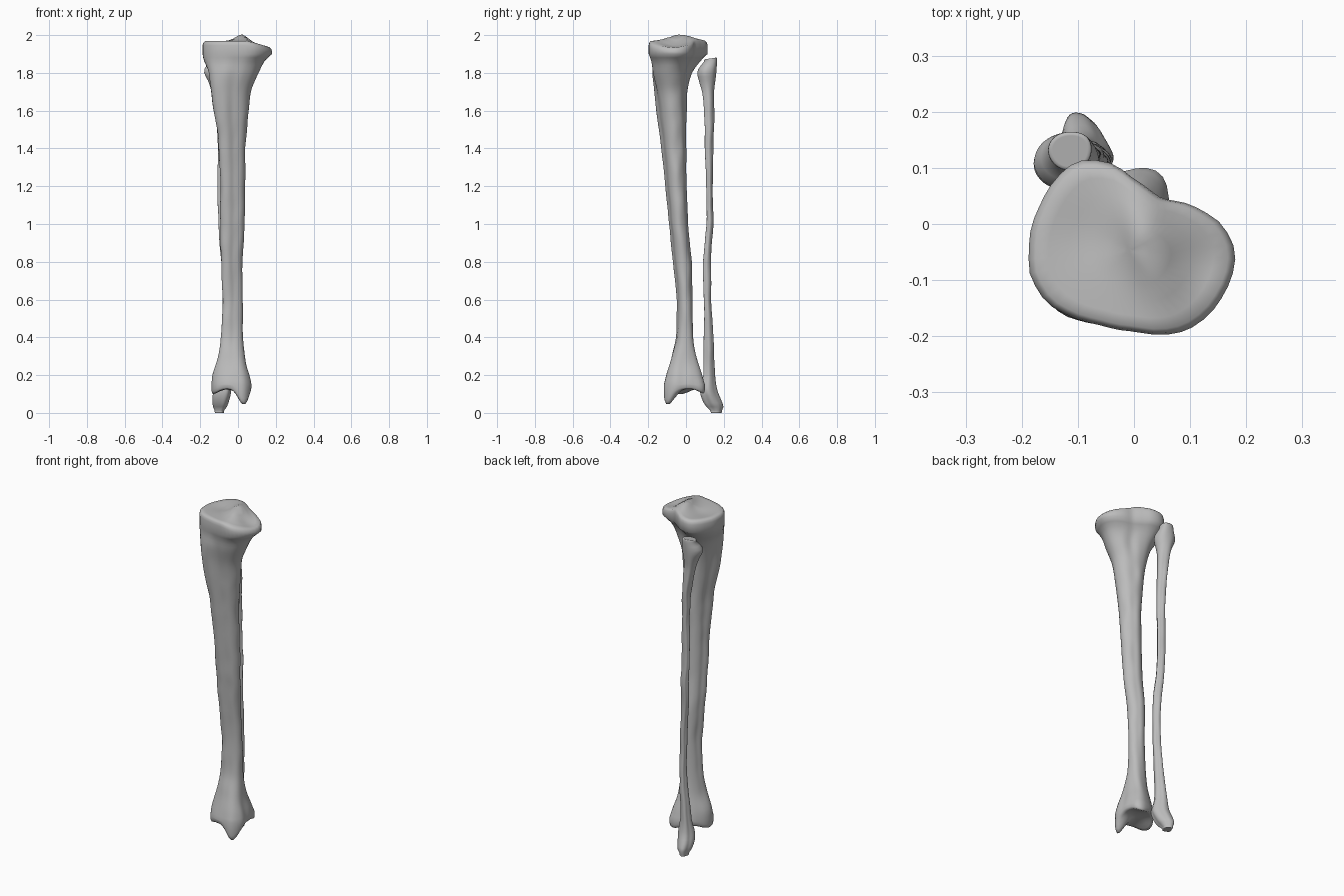
import bpy, bmesh, math
from mathutils import Vector, noise

SIDES = 48

cube = bpy.data.objects.get("Cube")
if cube:
    bpy.data.objects.remove(cube, do_unlink=True)

bone = bpy.data.materials.new("bone grey")
bone.use_nodes = True
bone.diffuse_color = (0.5, 0.5, 0.5, 1)
bone.node_tree.nodes["Principled BSDF"].inputs["Base Color"].default_value = (0.5, 0.5, 0.5, 1)

# Cross-sections: radius at every 30 degrees, counter-clockwise from +x
PLATEAU = [.187, .139, .1, .125, .178, .182, .188, .188, .16, .154, .181, .191]
SHAFT = [.065, .06, .05, .05, .05, .05, .053, .077, .065, .047, .047, .058]
DISTAL = [.09, .1, .125, .105, .09, .09, .105, .12, .11, .105, .115, .105]
ROUND = [1] * 12
ANGLED = [1, .9, .85, 1, 1.1, .9, .95, 1, .85, .9, 1.1, .95]


def hermite(p0, p1, p2, p3, t, h0=1, h1=1, h2=1):
    """Cubic through p1 and p2, with uneven spacing h between points."""
    m1 = (p2 - p0) / (h0 + h1) * h1
    m2 = (p3 - p1) / (h1 + h2) * h1
    return ((2*t**3 - 3*t**2 + 1) * p1 + (t**3 - 2*t**2 + t) * m1
            + (3*t**2 - 2*t**3) * p2 + (t**3 - t**2) * m2)


def outline(radii):
    """Closed smooth outline, stretched to fill a -1..1 square."""
    pts, n = [], len(radii)
    for i in range(SIDES):
        k, t = divmod(i * n / SIDES, 1)
        r = hermite(*[radii[(int(k) + d) % n] for d in (-1, 0, 1, 2)], t)
        a = math.tau * i / SIDES
        pts.append((r * math.cos(a), r * math.sin(a)))
    ends = [(min(c), max(c)) for c in zip(*pts)]
    return [[2 * (v - lo) / (hi - lo) - 1 for v, (lo, hi) in zip(p, ends)] for p in pts]


def row_at(rows, z):
    """Interpolate the table (z, x0, x1, y0, y1, shape) at a height."""
    i = next((k for k in range(len(rows) - 1) if z >= rows[k + 1][0]), len(rows) - 2)
    four = [rows[min(max(i + d, 0), len(rows) - 1)] for d in (-1, 0, 1, 2)]
    h = [max(a[0] - b[0], 1e-4) for a, b in zip(four, four[1:])]
    t = (four[1][0] - z) / h[1]
    return [hermite(*vals, t, *h) for vals in list(zip(*four))[1:]]


def ring_at(rows, shapes, z):
    x0, x1, y0, y1, s = row_at(rows, z)
    s = min(max(s, 0), len(shapes) - 1.001)
    a, b, f = shapes[int(s)], shapes[int(s) + 1], s % 1
    ring = []
    for p, q in zip(a, b):
        u, v = (p[k] * (1 - f) + q[k] * f for k in (0, 1))
        ring.append(Vector(((x0 + x1 + u * (x1 - x0)) / 2, (y0 + y1 + v * (y1 - y0)) / 2, z)))
    return ring


def cap(ring, surface, lip):
    """Shrinking rings that follow a height surface, starting at a rounded lip."""
    mid = sum(ring, Vector()) / SIDES
    out = []
    for scale, drop in ((1, lip), (.98, lip * .4), (.93, 0), (.8, 0), (.6, 0), (.4, 0), (.2, 0), (.04, 0)):
        pts = [mid.lerp(p, scale) for p in ring]
        out.append([Vector((p.x, p.y, surface(p.x, p.y) - drop)) for p in pts])
    return out


def build(name, rows, radii, top, bottom, lip, step=.02):
    shapes = [outline(r) for r in radii]
    hi, lo = rows[0][0], rows[-1][0]
    n = round((hi - lo) / step)
    rings = [ring_at(rows, shapes, hi - (hi - lo) * k / n) for k in range(n + 1)]
    # Faint bumps along the bone
    for ring in rings:
        for p in ring:
            bump = noise.noise(Vector((p.x * 18, p.y * 18, p.z * 9)))
            p.x += bump * .004
            p.y += bump * .003
    rings = cap(rings[0], top, lip)[::-1] + rings + cap(rings[-1], bottom, -lip)
    bm = bmesh.new()
    loops = [[bm.verts.new(p) for p in ring] for ring in rings]
    for a, b in zip(loops, loops[1:]):
        for i in range(SIDES):
            j = (i + 1) % SIDES
            bm.faces.new((a[i], b[i], b[j], a[j]))
    bm.faces.new(loops[0])
    bm.faces.new(loops[-1][::-1])
    bmesh.ops.recalc_face_normals(bm, faces=bm.faces)
    mesh = bpy.data.meshes.new(name)
    bm.to_mesh(mesh)
    bm.free()
    mesh.materials.append(bone)
    mesh.shade_smooth()
    bpy.context.collection.objects.link(bpy.data.objects.new(name, mesh))


def hill(x, y, cx, cy, w, l=None):
    return math.exp(-((x - cx) / w)**2 - ((y - cy) / (l or w))**2)


# Shin bone: knee plateau with a central ridge, ankle end with an inner spur
def knee_surface(x, y):
    ridge = .035 * hill(x, y, .02 - .25 * (y + .03), -.03, .045, .09)
    dish = .012 * hill(x, y, .12, -.07, .05) + .008 * hill(x, y, -.09, -.02, .06)
    return 1.968 + ridge - dish - .22 * max(0, x - .04)


def ankle_surface(x, y):
    return (.128 - .085 * hill(x, y, .03, -.095, .04, .05)
            - .03 * hill(x, y, .03, .11, .07, .05) - .03 * hill(x, y, -.14, -.04, .05, .1))


build("shin_bone", [
    (1.90, -.188, .18, -.198, .115, 0),
    (1.86, -.18, .14, -.187, .075, .1),
    (1.80, -.16, .11, -.185, .035, .4),
    (1.70, -.142, .07, -.17, .01, .8),
    (1.60, -.128, .055, -.158, .004, 1),
    (1.40, -.1, .04, -.13, 0, 1),
    (1.00, -.093, .035, -.09, .01, 1),
    (.80, -.09, .025, -.07, .03, 1),
    (.60, -.08, .025, -.05, .035, 1.1),
    (.40, -.09, .028, -.055, .04, 1.4),
    (.30, -.105, .037, -.08, .055, 1.7),
    (.20, -.135, .06, -.105, .085, 2),
    (.15, -.14, .07, -.118, .1, 2),
], [PLATEAU, SHAFT, DISTAL], knee_surface, ankle_surface, .022)

# Calf bone: knobbly head, thin shaft, pointed ankle end
build("calf_bone", [
    (1.86, -.155, -.075, .095, .164, 0),
    (1.81, -.18, -.06, .06, .16, 0),
    (1.75, -.155, -.07, .07, .155, .2),
    (1.70, -.14, -.072, .085, .15, .6),
    (1.55, -.115, -.065, .097, .15, 1),
    (1.40, -.106, -.06, .1, .145, 1),
    (1.20, -.107, -.06, .108, .143, 1),
    (1.00, -.104, -.055, .108, .143, 1),
    (.80, -.09, -.045, .09, .132, 1),
    (.60, -.08, -.04, .095, .135, 1),
    (.40, -.09, -.045, .095, .145, 1),
    (.20, -.115, -.05, .09, .155, 1),
    (.12, -.13, -.035, .073, .165, 1),
    (.07, -.136, -.045, .085, .185, 1),
    (.03, -.13, -.06, .11, .198, 1),
    (.012, -.122, -.075, .13, .19, 1),
], [ROUND, ANGLED], lambda x, y: 1.875 + .15 * (y - .12), lambda x, y: 0, .008)
